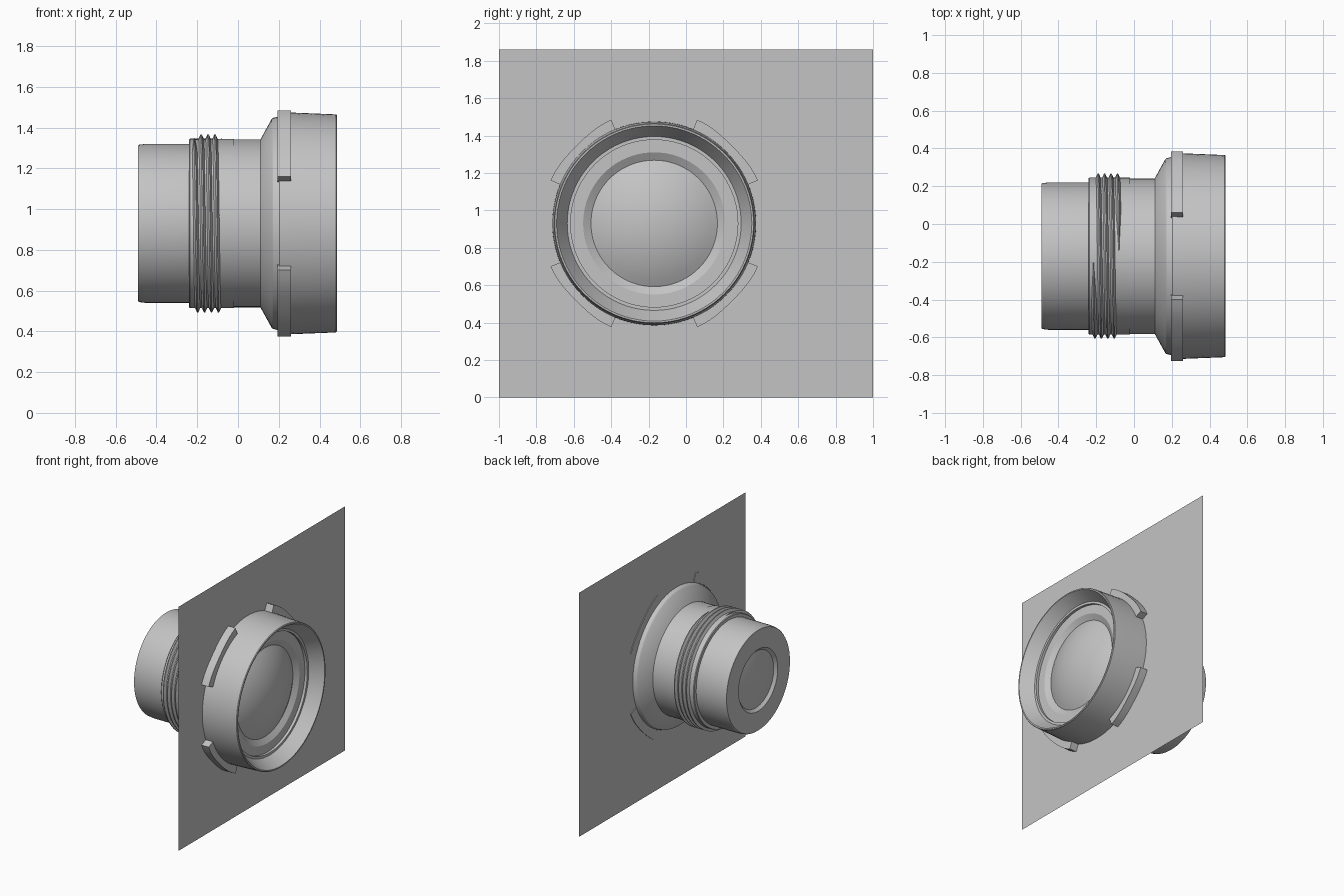
import bpy, bmesh
from math import sin, cos, pi, radians

if "Cube" in bpy.data.objects:
    bpy.data.objects.remove(bpy.data.objects["Cube"])

AXIS_Y, AXIS_Z = -0.17, 0.93
SEGMENTS = 80

grey = bpy.data.materials.new("plain grey")
grey.use_nodes = True
COLOUR = (0.55, 0.55, 0.55, 1)
grey.diffuse_color = COLOUR
grey.node_tree.nodes["Principled BSDF"].inputs["Base Color"].default_value = COLOUR


def finish(name, bm, smooth=True):
    """Turn a bmesh into an object placed on the optical axis."""
    bmesh.ops.remove_doubles(bm, verts=bm.verts, dist=0.0002)
    bmesh.ops.recalc_face_normals(bm, faces=bm.faces)
    mesh = bpy.data.meshes.new(name)
    bm.to_mesh(mesh)
    bm.free()
    mesh.materials.append(grey)
    if smooth:
        mesh.shade_smooth()
        mesh.set_sharp_from_angle(angle=radians(25))
    ob = bpy.data.objects.new(name, mesh)
    ob.location = (0, AXIS_Y, AXIS_Z)
    bpy.context.collection.objects.link(ob)
    return ob


def polar(x, r, a):
    return (x, r * cos(a), r * sin(a))


def bridge(bm, rings, cap=False):
    """Join successive rings of vertices; optionally close both ends."""
    for a, b in zip(rings, rings[1:]):
        n = len(a)
        for i in range(n):
            bm.faces.new((a[i], a[(i + 1) % n], b[(i + 1) % n], b[i]))
    if cap:
        bm.faces.new(rings[0])
        bm.faces.new(rings[-1])


def lathe(name, profile):
    """Revolve (x, radius) points about the x axis."""
    bm = bmesh.new()
    rings = [[bm.verts.new(polar(x, max(r, 0.001), 2 * pi * i / SEGMENTS))
              for i in range(SEGMENTS)] for x, r in profile]
    bridge(bm, rings, cap=True)
    return finish(name, bm)


def dome(x, radius, height, steps=10):
    """Profile of a shallow spherical cap, from its rim to its pole."""
    ball = (radius ** 2 + height ** 2) / (2 * abs(height))
    sign = 1 if height > 0 else -1
    points = []
    for i in range(steps + 1):
        r = radius * (1 - i / steps)
        sag = (ball ** 2 - r ** 2) ** 0.5 - (ball - abs(height))
        points.append((x + sign * sag, r))
    return points


# Barrel, flared hood and stepped mouth
lathe("barrel", [
    (-0.47, 0.0), (-0.47, 0.215), (-0.49, 0.235), (-0.49, 0.382),
    (-0.485, 0.386), (-0.455, 0.39), (-0.24, 0.39), (-0.24, 0.412),
    (-0.235, 0.416), (-0.02, 0.415), (-0.02, 0.412), (0.11, 0.412),
    (0.165, 0.512), (0.172, 0.518), (0.2, 0.525), (0.2, 0.545),
    (0.26, 0.544), (0.48, 0.535), (0.485, 0.531), (0.485, 0.522),
    (0.39, 0.465), (0.39, 0.447), (0.37, 0.447), (0.37, 0.38),
    (0.345, 0.338), (0.345, 0.0)])

# Lenses
lathe("front_lens", [(0.335, 0.338)] + dome(0.345, 0.338, 0.09))
lathe("rear_lens", [(-0.465, 0.2)] + dome(-0.47, 0.2, -0.018))

# Screw thread: a triangular ridge along a helix, fading out at each end
bm = bmesh.new()
TURNS, PITCH, START = 4, 0.034, -0.215
steps = TURNS * 64
rings = []
for i in range(steps + 1):
    turn = i / 64
    angle = pi / 2 + 2 * pi * turn
    fade = min(1, i / 6, (steps - i) / 6) * 0.97 + 0.03
    x = START + PITCH * turn
    rings.append([bm.verts.new(polar(x + dx * fade, r, angle)) for dx, r in (
        (-0.015, 0.411), (-0.003, 0.416 + 0.021 * fade),
        (0.003, 0.416 + 0.021 * fade), (0.015, 0.411))])
bridge(bm, rings, cap=True)
finish("screw_thread", bm)

# Four bayonet tabs, each dipping slightly in the middle
for number in range(4):
    bm = bmesh.new()
    rings = []
    for i in range(13):
        t = i / 12
        angle = radians(22.5 + 45 * t + 90 * number)
        outer = 0.6 - 0.012 * sin(pi * t) ** 2
        rings.append([bm.verts.new(polar(x, r, angle)) for x, r in (
            (0.195, 0.53), (0.195, outer), (0.26, outer), (0.26, 0.53))])
    bridge(bm, rings, cap=True)
    finish(f"bayonet_tab_{number + 1}", bm)

# Thin mounting panel
bm = bmesh.new()
bm.faces.new([bm.verts.new((0.2, y - AXIS_Y, z - AXIS_Z))
              for y, z in ((-1, 0), (1, 0), (1, 1.86), (-1, 1.86))])
finish("mounting_panel", bm, smooth=False)
